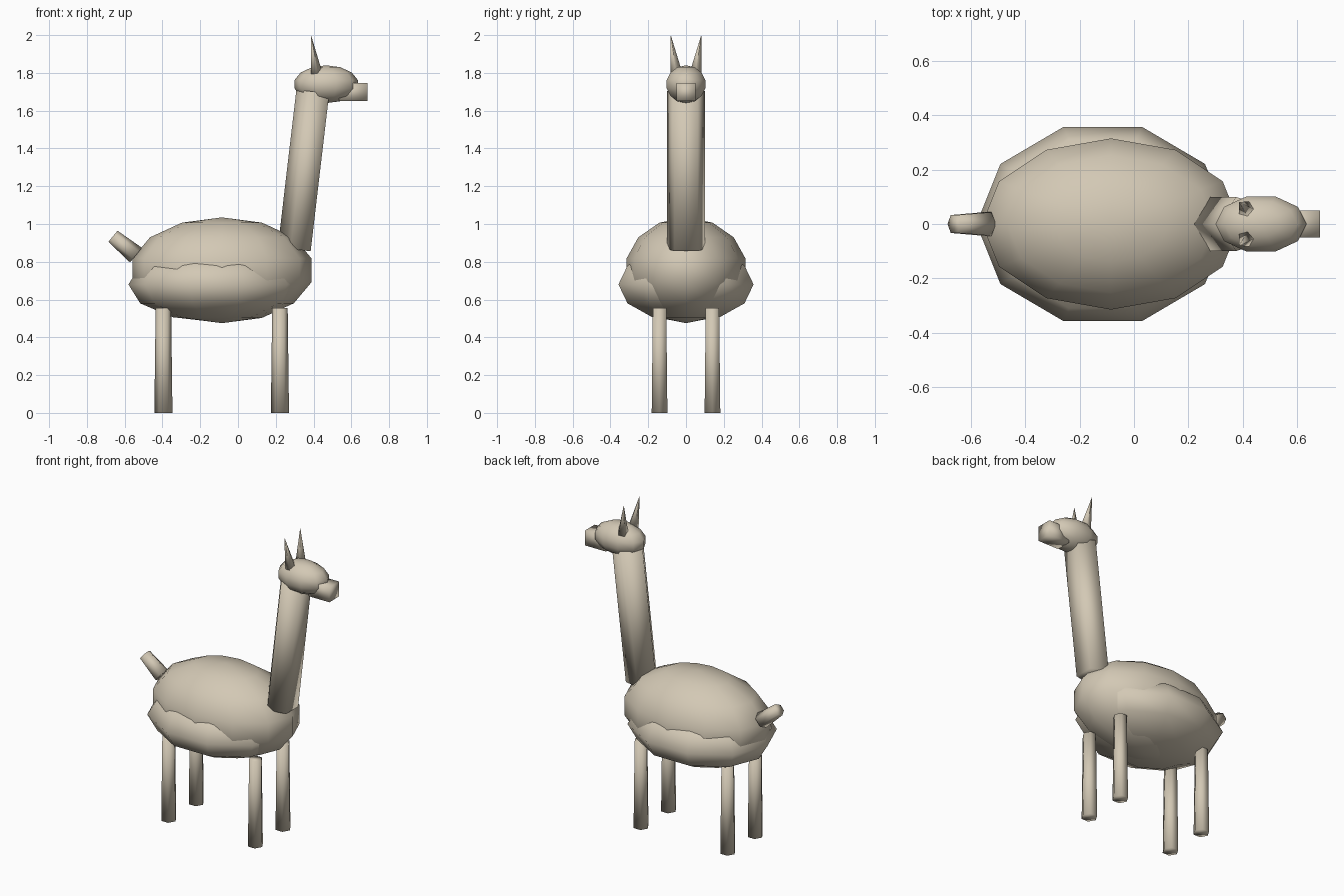
import bpy
import bmesh
from math import sin, cos, pi
from mathutils import Vector

old = bpy.data.objects.get("Cube")
if old:
    bpy.data.objects.remove(old, do_unlink=True)

# One warm cream colour for everything
CREAM = (0.65, 0.58, 0.46, 1)
wool = bpy.data.materials.new("cream_wool")
wool.use_nodes = True
wool.diffuse_color = CREAM
bsdf = next(n for n in wool.node_tree.nodes if n.type == 'BSDF_PRINCIPLED')
bsdf.inputs["Base Color"].default_value = CREAM


def finish(name, bm):
    """Turn a bmesh into a smooth shaded object."""
    bmesh.ops.recalc_face_normals(bm, faces=bm.faces)
    for face in bm.faces:
        face.smooth = True
    mesh = bpy.data.meshes.new(name)
    bm.to_mesh(mesh)
    bm.free()
    mesh.materials.append(wool)
    obj = bpy.data.objects.new(name, mesh)
    bpy.context.collection.objects.link(obj)


def bridge(bm, low, high):
    n = len(low)
    for i in range(n):
        j = (i + 1) % n
        bm.faces.new((low[i], low[j], high[j], high[i]))


def ball(name, centre, radii, sides, rings):
    """Low-poly ellipsoid with its poles along z."""
    bm = bmesh.new()
    c, r = Vector(centre), Vector(radii)

    def point(lat, lon):
        d = Vector((sin(lat) * cos(lon), sin(lat) * sin(lon), cos(lat)))
        return bm.verts.new(c + d * r)

    loops = [[point(pi * k / rings, 2 * pi * i / sides) for i in range(sides)]
             for k in range(1, rings)]
    for low, high in zip(loops, loops[1:]):
        bridge(bm, low, high)
    for lat, loop in ((0, loops[0]), (pi, loops[-1])):
        pole = point(lat, 0)
        for i in range(sides):
            bm.faces.new((pole, loop[i], loop[(i + 1) % sides]))
    finish(name, bm)


def tube(name, start, end, r_start, r_end, sides, spin=0, depth=1.0):
    """Tapered prism between two points; depth scales it across the y axis' normal."""
    bm = bmesh.new()
    a, b = Vector(start), Vector(end)
    axis = (b - a).normalized()
    side = (Vector((0, 1, 0)) - axis * axis.y).normalized()
    ahead = side.cross(axis) * depth
    loops = []
    for p, r in ((a, r_start), (b, r_end)):
        turns = [spin + 2 * pi * i / sides for i in range(sides)]
        loops.append([bm.verts.new(p + (ahead * cos(t) + side * sin(t)) * r) for t in turns])
    bridge(bm, *loops)
    for loop in loops:
        bm.faces.new(loop)
    finish(name, bm)


# Body: rounded back with a wider, flatter belly
ball("back", (-0.085, 0, 0.755), (0.487, 0.323, 0.28), 12, 7)
ball("belly", (-0.115, 0, 0.68), (0.465, 0.376, 0.2), 10, 6)

# Neck and head
tube("neck", (0.307, 0, 0.865), (0.405, 0, 1.70), 0.105, 0.105, 5, pi, 0.92)
ball("head", (0.467, 0, 1.74), (0.172, 0.11, 0.1), 10, 7)

# Square snout
bm = bmesh.new()
bmesh.ops.create_cube(bm, size=1)
for v in bm.verts:
    v.co = v.co * Vector((0.15, 0.1, 0.095)) + Vector((0.61, 0, 1.698))
finish("snout", bm)

# Ears and legs, mirrored left and right
for label, s in (("left", 1), ("right", -1)):
    tube(label + "_ear", (0.413, s * 0.052, 1.8), (0.387, s * 0.08, 1.995),
         0.033, 0.001, 5)
    for place, x in (("front", 0.222), ("hind", -0.395)):
        tube(f"{place}_{label}_leg", (x, s * 0.14, 0), (x, s * 0.14, 0.556),
             0.048, 0.041, 6)

# Short raised tail
tube("tail", (-0.54, 0, 0.835), (-0.662, 0, 0.935), 0.05, 0.038, 6)
